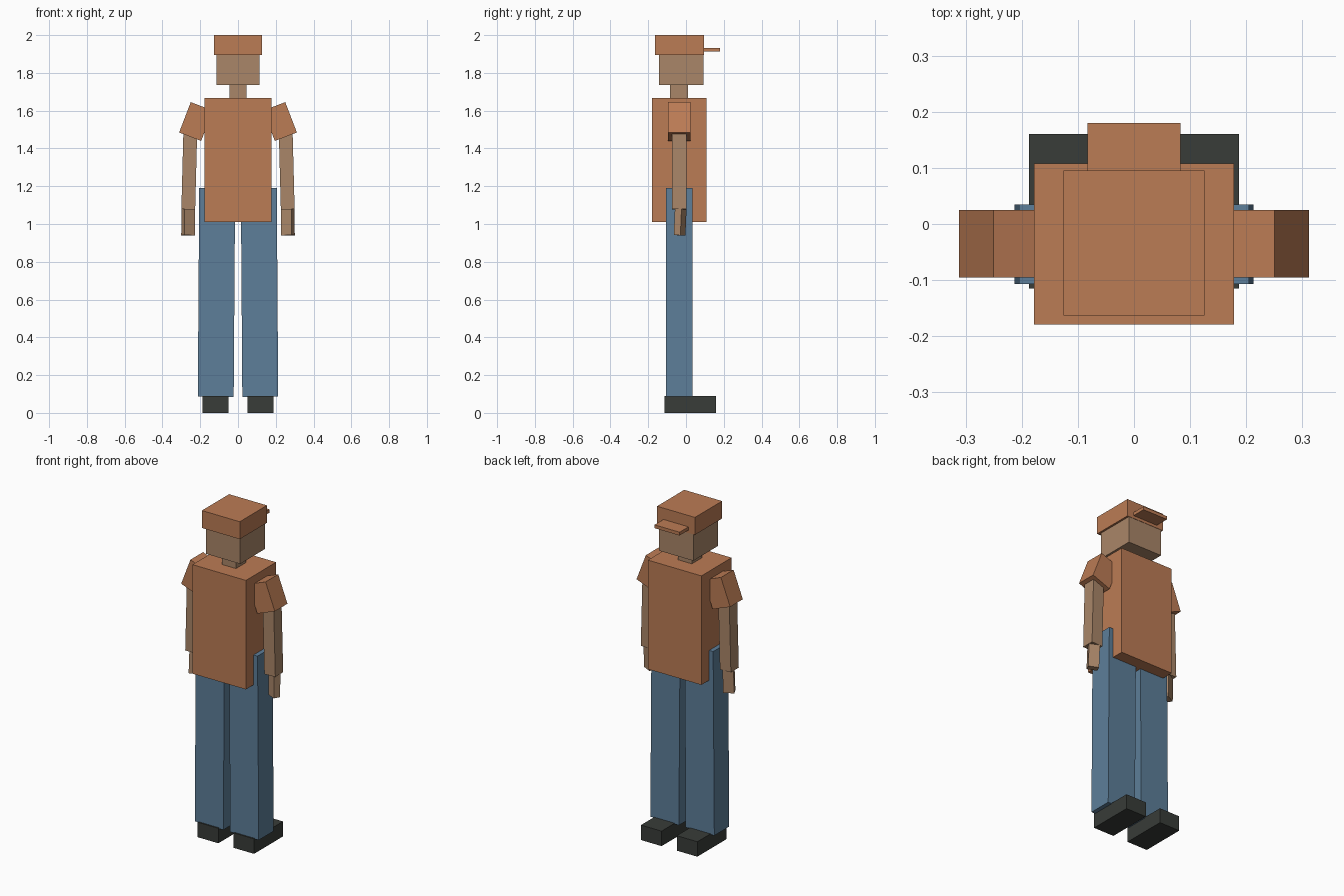
import bpy
from math import radians

if "Cube" in bpy.data.objects:
    bpy.data.objects.remove(bpy.data.objects["Cube"])


def material(name, color):
    m = bpy.data.materials.new(name)
    m.diffuse_color = (*color, 1)
    m.use_nodes = True
    m.node_tree.nodes["Principled BSDF"].inputs["Base Color"].default_value = m.diffuse_color
    return m


SHIRT = material("orange_cloth", (0.50, 0.20, 0.09))
SKIN = material("skin", (0.40, 0.24, 0.14))
DENIM = material("denim", (0.11, 0.21, 0.32))
DARK = material("dark_leather", (0.04, 0.045, 0.04))


def box(name, center, size, mat, rot=(0, 0, 0)):
    bpy.ops.mesh.primitive_cube_add(size=1, location=center,
                                    rotation=[radians(a) for a in rot])
    ob = bpy.context.object
    ob.name = name
    ob.scale = size
    ob.data.materials.append(mat)
    return ob


def span(name, x, y, z, mat):
    """Box centred on x = 0 from a half width and y, z ranges."""
    return box(name, (0, sum(y) / 2, sum(z) / 2),
               (2 * x, y[1] - y[0], z[1] - z[0]), mat)


# head, hat and body
span("cap", 0.126, (-0.163, 0.095), (1.895, 2.0), SHIRT)
span("cap_brim", 0.083, (0.09, 0.18), (1.912, 1.932), SHIRT)
span("head", 0.114, (-0.142, 0.093), (1.735, 1.897), SKIN)
span("neck", 0.046, (-0.085, 0.01), (1.66, 1.74), SKIN)
span("torso", 0.178, (-0.179, 0.108), (1.011, 1.667), SHIRT)

# limbs, mirrored left and right
for side, s in (("right", 1), ("left", -1)):
    box(side + "_sleeve", (0.2225 * s, -0.035, 1.5425),
        (0.125, 0.12, 0.172), SHIRT, (0, -21 * s, 0))
    box(side + "_arm", (0.258 * s, -0.036, 1.28),
        (0.073, 0.075, 0.405), SKIN, (0, -1.5 * s, 0))
    box(side + "_hand", (0.264 * s, -0.031, 1.01),
        (0.061, 0.039, 0.14), SKIN, (-2, -1.5 * s, -26 * s))
    box(side + "_leg", (0.114 * s, -0.036, 0.638),
        (0.19, 0.142, 1.105), DENIM, (0, -0.4 * s, 0))
    box(side + "_shoe", (0.119 * s, 0.0225, 0.045),
        (0.137, 0.275, 0.09), DARK)
